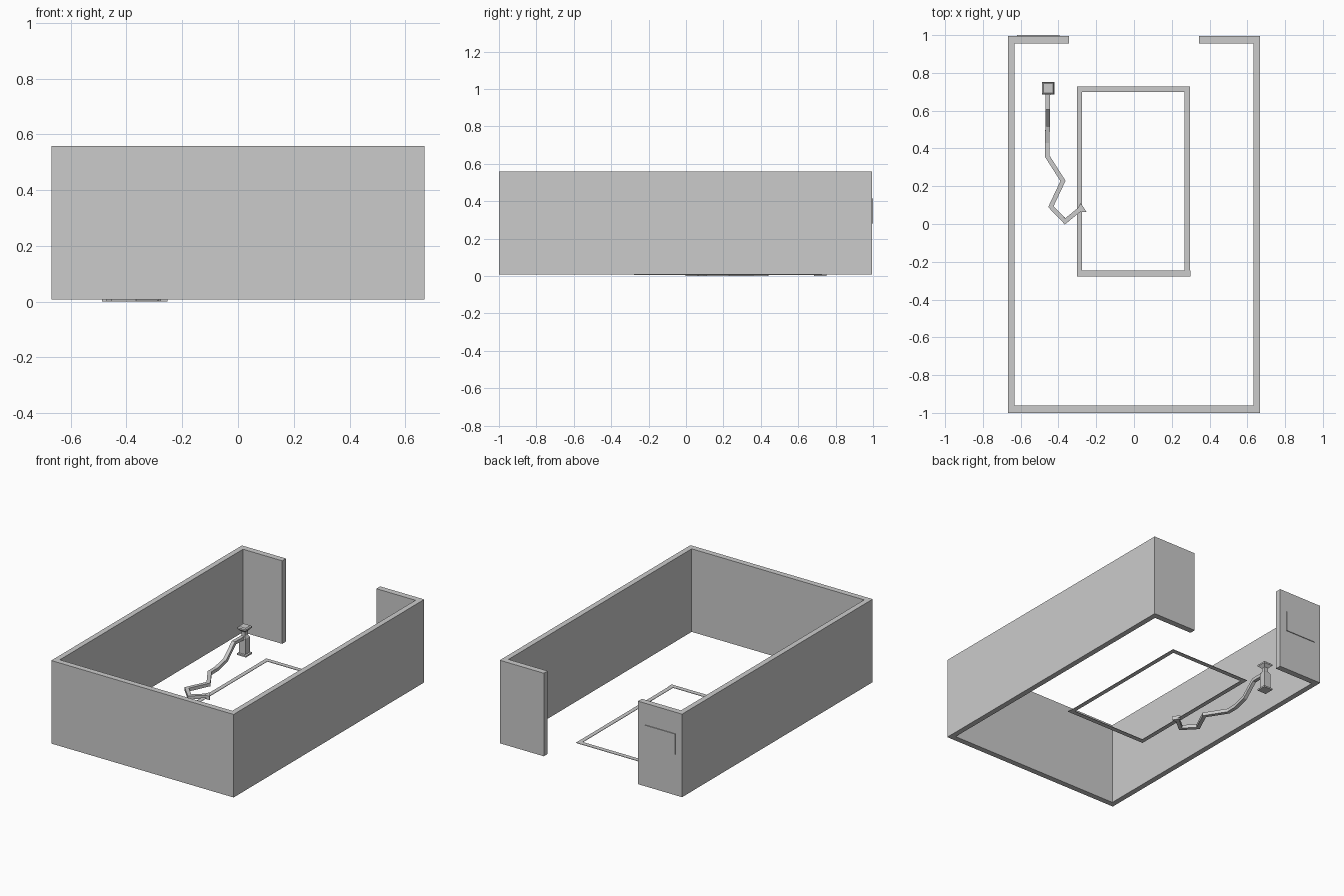
import bpy, bmesh
from mathutils import Vector

if "Cube" in bpy.data.objects:
    bpy.data.objects.remove(bpy.data.objects["Cube"])


def make(name, bm):
    bmesh.ops.recalc_face_normals(bm, faces=bm.faces)
    me = bpy.data.meshes.new(name)
    bm.to_mesh(me)
    bm.free()
    ob = bpy.data.objects.new(name, me)
    bpy.context.collection.objects.link(ob)
    return ob


def extrude(name, outline, z0, z1):
    """Prism from a plan outline."""
    bm = bmesh.new()
    f = bm.faces.new([bm.verts.new((x, y, z0)) for x, y in outline])
    r = bmesh.ops.extrude_face_region(bm, geom=[f])
    vs = [v for v in r["geom"] if isinstance(v, bmesh.types.BMVert)]
    bmesh.ops.translate(bm, verts=vs, vec=(0, 0, z1 - z0))
    return make(name, bm)


def box(name, x0, x1, y0, y1, z0, z1):
    return extrude(name, [(x0, y0), (x1, y0), (x1, y1), (x0, y1)], z0, z1)


def square_stack(name, cx, cy, levels):
    """Square post lofted through (half width, height) levels."""
    bm = bmesh.new()
    rings = [[bm.verts.new((cx + sx * h, cy + sy * h, z))
              for sx, sy in ((-1, -1), (1, -1), (1, 1), (-1, 1))] for h, z in levels]
    skin(bm, rings)
    return make(name, bm)


def skin(bm, rings):
    n = len(rings[0])
    for a, b in zip(rings, rings[1:]):
        for i in range(n):
            j = (i + 1) % n
            bm.faces.new((a[i], a[j], b[j], b[i]))
    bm.faces.new(rings[0])
    bm.faces.new(rings[-1])


def sweep(name, path, w, h):
    """Rectangular section swept along a mitred path."""
    pts = [Vector(p) for p in path]
    bm, rings = bmesh.new(), []
    for i, p in enumerate(pts):
        a = (p - pts[i - 1]).normalized() if i else (pts[1] - p).normalized()
        b = (pts[i + 1] - p).normalized() if i < len(pts) - 1 else a
        t = (a + b).normalized()
        side = t.cross(Vector((0, 0, 1))).normalized()
        up = side.cross(t)
        fa, fb = a.copy(), b.copy()
        fa.z = fb.z = 0
        m = 1 / max((fa.normalized() + fb.normalized()).length / 2, 0.5)
        rings.append([bm.verts.new(p + side * sx * w / 2 * m + up * sy * h / 2)
                      for sx, sy in ((-1, -1), (1, -1), (1, 1), (-1, 1))])
    skin(bm, rings)
    return make(name, bm)


# Bay walls: one C-shaped outline, open at the back
half = [(0.345, 0.955), (0.345, 0.995), (0.668, 0.995), (0.668, -1.0)]
inner = [(0.632, -0.962), (0.632, 0.955)]
outline = half + [(-x, y) for x, y in reversed(half)]
outline += [(-x, y) for x, y in reversed(inner)] + inner
extrude("bay_walls", outline, 0.008, 0.558)

# Blank marker plate on the back left wall return
box("marker_plate", -0.62, -0.395, 0.993, 1.0, 0.28, 0.415)

# Painted floor border
Z0, Z1 = 0.007, 0.010
box("border_back", -0.302, 0.296, 0.698, 0.728, Z0, Z1)
box("border_front", -0.302, 0.300, -0.278, -0.247, Z0, Z1)
box("border_left", -0.302, -0.274, -0.247, 0.698, Z0, Z1)
box("border_right", 0.268, 0.296, -0.247, 0.698, Z0, Z1)

# Charging post: base plate, column, narrowed neck and cap
square_stack("charging_post", -0.455, 0.718, [
    (0.033, 0.0), (0.033, 0.010), (0.023, 0.012), (0.023, 0.115),
    (0.014, 0.130), (0.014, 0.155), (0.032, 0.172), (0.032, 0.182), (0.025, 0.188)])

# Cable drooping from the post and zigzagging over the floor
sweep("charging_cable", [
    (-0.455, 0.70, 0.118), (-0.457, 0.61, 0.118), (-0.457, 0.52, 0.035),
    (-0.460, 0.43, 0.012), (-0.460, 0.36, 0.011), (-0.376, 0.228, 0.011),
    (-0.440, 0.092, 0.011), (-0.365, 0.014, 0.011), (-0.278, 0.085, 0.013)], 0.024, 0.022)

# Plug head at the free end
extrude("plug_head", [(-0.298, 0.080), (-0.278, 0.062), (-0.252, 0.064),
                      (-0.268, 0.090), (-0.284, 0.110)], 0.001, 0.026)
